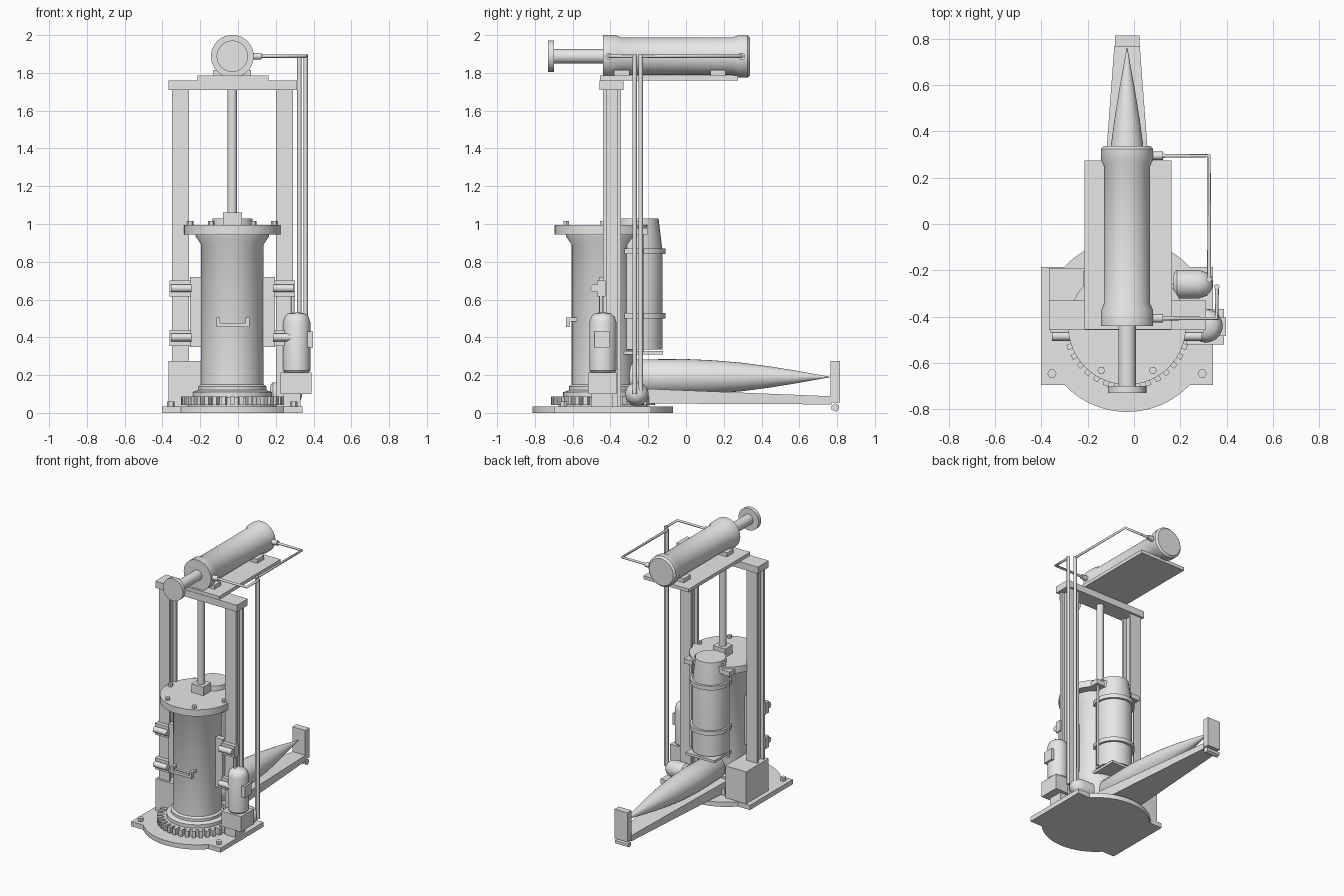
import bpy, bmesh, math
from mathutils import Vector, Matrix

cube = bpy.data.objects.get("Cube")
if cube:
    bpy.data.objects.remove(cube, do_unlink=True)

GREY = (0.8, 0.8, 0.8, 1)
metal = bpy.data.materials.new("plain_grey")
metal.use_nodes = True
metal.diffuse_color = GREY
metal.node_tree.nodes["Principled BSDF"].inputs["Base Color"].default_value = GREY

CX, CY = -0.03, -0.44      # main cylinder axis
AXIS = {"x": Matrix.Rotation(math.pi / 2, 4, "Y"),
        "y": Matrix.Rotation(-math.pi / 2, 4, "X"),
        "z": Matrix.Identity(4)}


def finish(name, bm, smooth=False):
    bmesh.ops.recalc_face_normals(bm, faces=bm.faces)
    mesh = bpy.data.meshes.new(name)
    bm.to_mesh(mesh)
    bm.free()
    ob = bpy.data.objects.new(name, mesh)
    bpy.context.collection.objects.link(ob)
    mesh.materials.append(metal)
    if smooth:
        bpy.ops.object.select_all(action="DESELECT")
        ob.select_set(True)
        bpy.context.view_layer.objects.active = ob
        bpy.ops.object.shade_smooth_by_angle(angle=math.radians(35))
    return ob


def add_box(bm, lo, hi, turn=None):
    lo, hi = Vector(lo), Vector(hi)
    m = Matrix.Translation((lo + hi) / 2) @ Matrix.Diagonal((*(hi - lo), 1))
    bmesh.ops.create_cube(bm, size=1, matrix=turn @ m if turn else m)


def box(name, lo, hi):
    bm = bmesh.new()
    add_box(bm, lo, hi)
    return finish(name, bm)


def lathe(name, profile, loc=(0, 0, 0), axis="z", sides=40, smooth=True):
    """Turn (radius, height) points about an axis through loc."""
    bm = bmesh.new()
    rings = []
    for r, h in profile:
        rings.append([bm.verts.new((r * math.cos(math.tau * i / sides),
                                    r * math.sin(math.tau * i / sides), h))
                      for i in range(sides)])
    for a, b in zip(rings, rings[1:]):
        for i in range(sides):
            j = (i + 1) % sides
            bm.faces.new((a[i], a[j], b[j], b[i]))
    bm.faces.new(rings[0])
    bm.faces.new(rings[-1])
    bm.transform(Matrix.Translation(loc) @ AXIS[axis])
    return finish(name, bm, smooth)


def rod(name, r, start, length, axis="z", sides=24):
    return lathe(name, [(r, 0), (r, length)], start, axis, sides)


def prism(name, outline, z0, z1):
    bm = bmesh.new()
    face = bm.faces.new([bm.verts.new((x, y, z0)) for x, y in outline])
    ext = bmesh.ops.extrude_face_region(bm, geom=[face])["geom"]
    bmesh.ops.translate(bm, vec=(0, 0, z1 - z0),
                        verts=[v for v in ext if isinstance(v, bmesh.types.BMVert)])
    return finish(name, bm)


def pipe(name, points, r=0.009):
    curve = bpy.data.curves.new(name, "CURVE")
    curve.dimensions = "3D"
    curve.bevel_depth, curve.bevel_resolution, curve.use_fill_caps = r, 2, True
    line = curve.splines.new("POLY")
    line.points.add(len(points) - 1)
    for p, co in zip(line.points, points):
        p.co = (*co, 1)
    curve.materials.append(metal)
    ob = bpy.data.objects.new(name, curve)
    bpy.context.collection.objects.link(ob)


# Base plate: a rectangle with round bulges front and back
half, R = 0.372, 0.372
a0 = math.asin(0.255 / R)
outline = []
for sign in (1, -1):
    outline.append((CX + sign * half, CY + sign * 0.255))
    for i in range(33):
        a = a0 + (math.pi - 2 * a0) * i / 32
        outline.append((CX + sign * R * math.cos(a), CY + sign * R * math.sin(a)))
    outline.append((CX - sign * half, CY + sign * 0.255))
prism("base_plate", outline, 0, 0.035)
for s in (-1, 1):
    rod("base_bolt", 0.02, (CX + s * 0.325, -0.647, 0.035), 0.025, sides=6)

# Toothed ring
rod("ring_gear", 0.235, (CX, CY, 0.035), 0.05, sides=64)
bm = bmesh.new()
for i in range(36):
    turn = Matrix.Translation((CX, CY, 0)) @ Matrix.Rotation(math.tau * i / 36, 4, "Z")
    add_box(bm, (0.225, -0.012, 0.042), (0.275, 0.012, 0.088), turn)
finish("gear_teeth", bm)

# Main upright cylinder, lid bolts and lifting rod
lathe("main_cylinder", [(0.21, 0.08), (0.21, 0.11), (0.18, 0.12), (0.18, 0.14),
                        (0.165, 0.15), (0.165, 0.89), (0.195, 0.935), (0.195, 0.945),
                        (0.255, 0.945), (0.255, 0.995)], (CX, CY, 0), sides=64)
for i in range(6):
    a = math.tau * i / 6
    rod("lid_bolt", 0.017, (CX + 0.223 * math.cos(a), CY + 0.223 * math.sin(a), 0.995), 0.02, sides=6)
box("rod_clevis", (CX - 0.05, -0.44, 0.99), (CX + 0.05, -0.35, 1.06))
rod("lifting_rod", 0.025, (CX, -0.395, 1.0), 0.72)

# Front handle
box("handle_bar", (-0.115, -0.635, 0.455), (0.06, -0.615, 0.475))
for x in (-0.115, 0.04):
    box("handle_end", (x, -0.635, 0.455), (x + 0.02, -0.615, 0.505))
    box("handle_post", (x, -0.635, 0.485), (x + 0.02, -0.56, 0.505))

# I-section columns with guide plates and roller clamps
for s in (-1, 1):
    def side_box(name, a, b, y0, y1, z0, z1):
        xs = sorted((CX + s * a, CX + s * b))
        box(name, (xs[0], y0, z0), (xs[1], y1, z1))
    side_box("column_front_flange", 0.23, 0.32, -0.44, -0.422, 0.035, 1.71)
    side_box("column_rear_flange", 0.23, 0.32, -0.363, -0.345, 0.035, 1.71)
    side_box("column_web", 0.255, 0.295, -0.43, -0.355, 0.035, 1.71)
    side_box("guide_plate", 0.12, 0.225, -0.46, -0.42, 0.35, 0.72)
    for z in (0.40, 0.66):
        side_box("clamp_block", 0.22, 0.332, -0.47, -0.425, z - 0.045, z + 0.04)
        rod("clamp_roller", 0.021, (CX + s * 0.27 - 0.055, -0.484, z), 0.11, "x")

# Top crossbeam and platform
box("crossbeam", (-0.367, -0.458, 1.71), (0.312, -0.33, 1.76))
box("platform", (-0.215, -0.455, 1.76), (0.162, 0.275, 1.785))

# Horizontal ram with saddles and pushing head
lathe("ram_cylinder", [(0.085, -0.44), (0.113, -0.44), (0.113, -0.375), (0.1, -0.345),
                       (0.1, 0.25), (0.113, 0.28), (0.113, 0.325), (0.1, 0.338)],
      (CX, 0, 1.888), "y", 48)
rod("ram_rod", 0.038, (CX, -0.71, 1.888), 0.3, "y")
rod("ram_head", 0.083, (CX, -0.73, 1.888), 0.03, "y", 40)
for y in (-0.38, 0.13):
    box("ram_saddle", (CX - 0.1, y, 1.78), (CX + 0.1, y + 0.08, 1.815))

# Feed pipes from both ram ends down to the small tank
for x, y, back in ((0.325, 0.295, -0.24), (0.358, -0.408, -0.272)):
    rod("pipe_fitting", 0.018, (0.06, y, 1.888), 0.065, "x", 12)
    pipe("feed_pipe", [(0.1, y, 1.888), (x, y, 1.888), (x, back, 1.888)])
    pipe("down_pipe", [(x, back, 1.897), (x, back, 0.1)], 0.012)
lathe("small_tank", [(0.045, 0.17), (0.062, 0.185), (0.062, 0.28), (0.05, 0.315), (0.03, 0.333), (0.01, 0.34)],
      (0, -0.26, 0.1), "x")

# Side pressure vessel with block and control box
box("vessel_block", (0.225, -0.52, 0.1), (0.388, -0.367, 0.215))
box("vessel_foot", (0.24, -0.5, 0.035), (0.33, -0.39, 0.1))
lathe("pressure_vessel", [(0.06, 0.21), (0.072, 0.225), (0.072, 0.48), (0.062, 0.51),
                          (0.045, 0.525), (0.015, 0.532)], (0.311, CY, 0))
box("control_box", (0.36, -0.485, 0.345), (0.397, -0.405, 0.43))
pipe("vessel_pipe", [(0.29, -0.45, 0.52), (0.29, -0.45, 0.64)])

# Equipment box on the base
box("equipment_box", (-0.367, -0.455, 0.035), (-0.195, -0.19, 0.275))

# Rear barrel with bands, shelf and side rods
BY = -0.25
lathe("rear_barrel", [(0.125, 0.335), (0.125, 0.86), (0.105, 1.03)], (CX, BY, 0), sides=24)
for z in (0.5, 0.84):
    rod("barrel_band", 0.142, (CX, BY, z), 0.03, sides=24)
box("barrel_shelf", (CX - 0.12, -0.345, 0.308), (CX + 0.12, -0.122, 0.327))
for s in (-1, 1):
    x = CX + s * 0.155
    pipe("side_rod", [(x, -0.235, 0.32), (x, -0.235, 0.97)])
    box("side_rod_bracket", (x - 0.035, -0.265, 0.945), (x + 0.035, -0.205, 0.98))

# Shell lying on a tapered loading tray
lathe("shell", [(0.08, -0.31), (0.093, -0.29), (0.095, 0), (0.088, 0.15), (0.075, 0.3), (0.055, 0.45),
                (0.034, 0.58), (0.016, 0.68), (0.002, 0.76)], (CX, 0, 0.19), "y", 32)
bm = bmesh.new()
add_box(bm, (-1, -0.27, 0), (1, 0.77, 1))
for v in bm.verts:
    far = v.co.y > 0
    low, high = (0.045, 0.088) if far else (0.05, 0.13)
    v.co.x = CX + v.co.x * (0.055 if far else 0.133)
    v.co.z = high if v.co.z > 0.5 else low
finish("loading_tray", bm)
box("tray_end_plate", (CX - 0.053, 0.765, 0.055), (CX + 0.053, 0.815, 0.275))
rod("tray_roller", 0.022, (CX - 0.053, 0.79, 0.028), 0.106, "x", 6)
